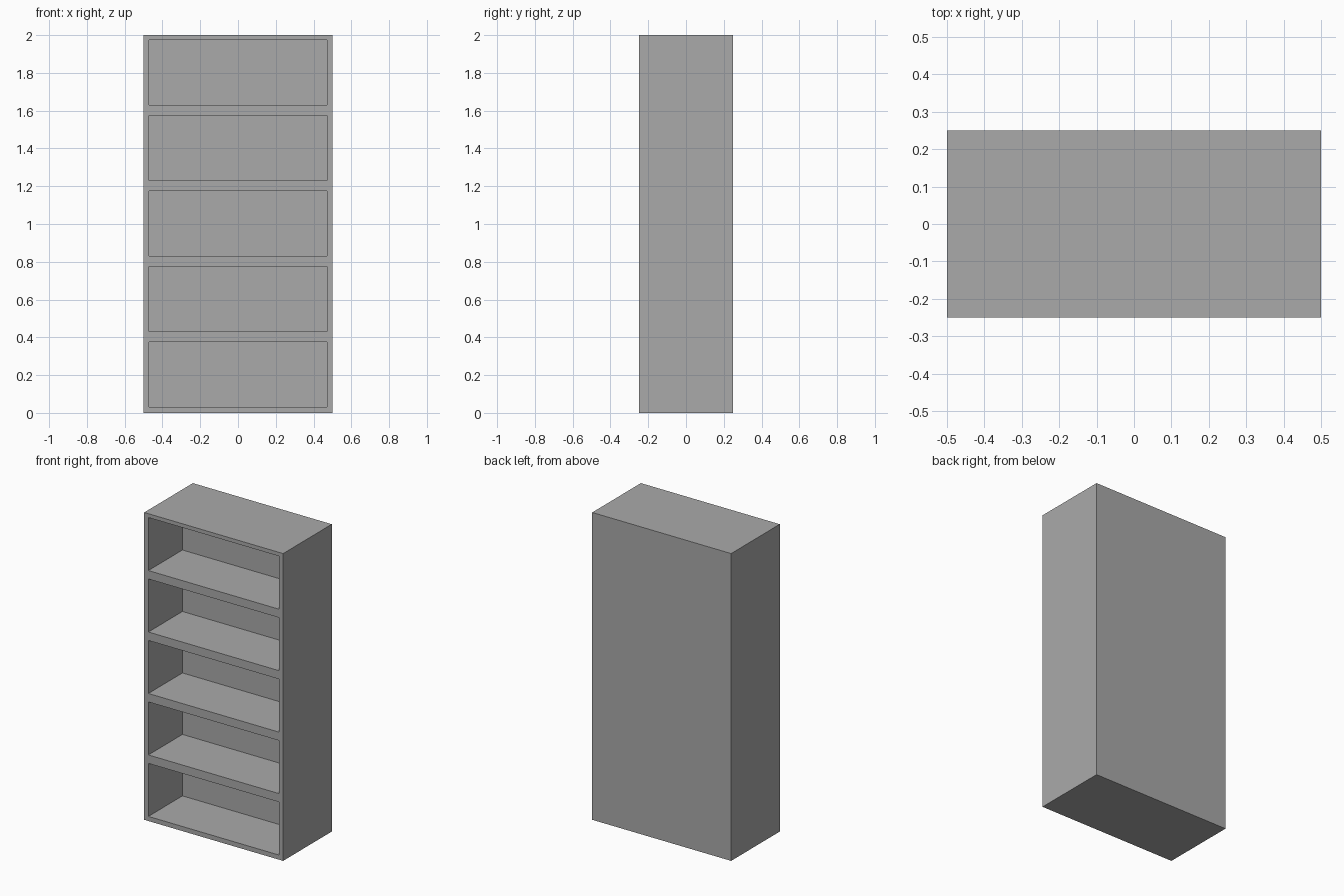
import bpy

WIDTH, DEPTH, HEIGHT = 1.0, 0.5, 2.0
SIDE = 0.03          # thickness of the side boards
BASE = 0.03          # thickness of the bottom board
BAY_HEIGHT = 0.345
BAY_DEPTH = 0.35
BAYS = 5

if "Cube" in bpy.data.objects:
    bpy.data.objects.remove(bpy.data.objects["Cube"], do_unlink=True)

grey = bpy.data.materials.new("plain grey")
grey.use_nodes = True
colour = (0.4, 0.4, 0.4, 1)
grey.diffuse_color = colour
grey.node_tree.nodes["Principled BSDF"].inputs["Base Color"].default_value = colour


def box(name, x, y, z):
    """Box spanning the given (low, high) ranges."""
    spans = (x, y, z)
    bpy.ops.mesh.primitive_cube_add(size=1, location=[sum(s) / 2 for s in spans])
    obj = bpy.context.object
    obj.name = name
    obj.scale = [high - low for low, high in spans]
    bpy.ops.object.transform_apply(location=True, rotation=False, scale=True)
    obj.data.materials.append(grey)
    return obj


# Solid case
front = -DEPTH / 2
case = box("bookcase", (-WIDTH / 2, WIDTH / 2), (front, -front), (0, HEIGHT))

# Column of bays, open to the front
inner = WIDTH / 2 - SIDE
cutter = box("bay_cutter", (-inner, inner), (front - 0.1, front + BAY_DEPTH),
             (BASE, BASE + BAY_HEIGHT))
column = cutter.modifiers.new("bays", 'ARRAY')
column.count = BAYS
column.use_relative_offset = False
column.use_constant_offset = True
column.constant_offset_displace = (0, 0, HEIGHT / BAYS)
cutter.hide_render = True

# Hollow the shelves out of the case
hollow = case.modifiers.new("shelf openings", 'BOOLEAN')
hollow.operation = 'DIFFERENCE'
hollow.solver = 'EXACT'
hollow.object = cutter
bpy.context.view_layer.objects.active = case
bpy.ops.object.modifier_apply(modifier=hollow.name)
bpy.data.objects.remove(cutter, do_unlink=True)
